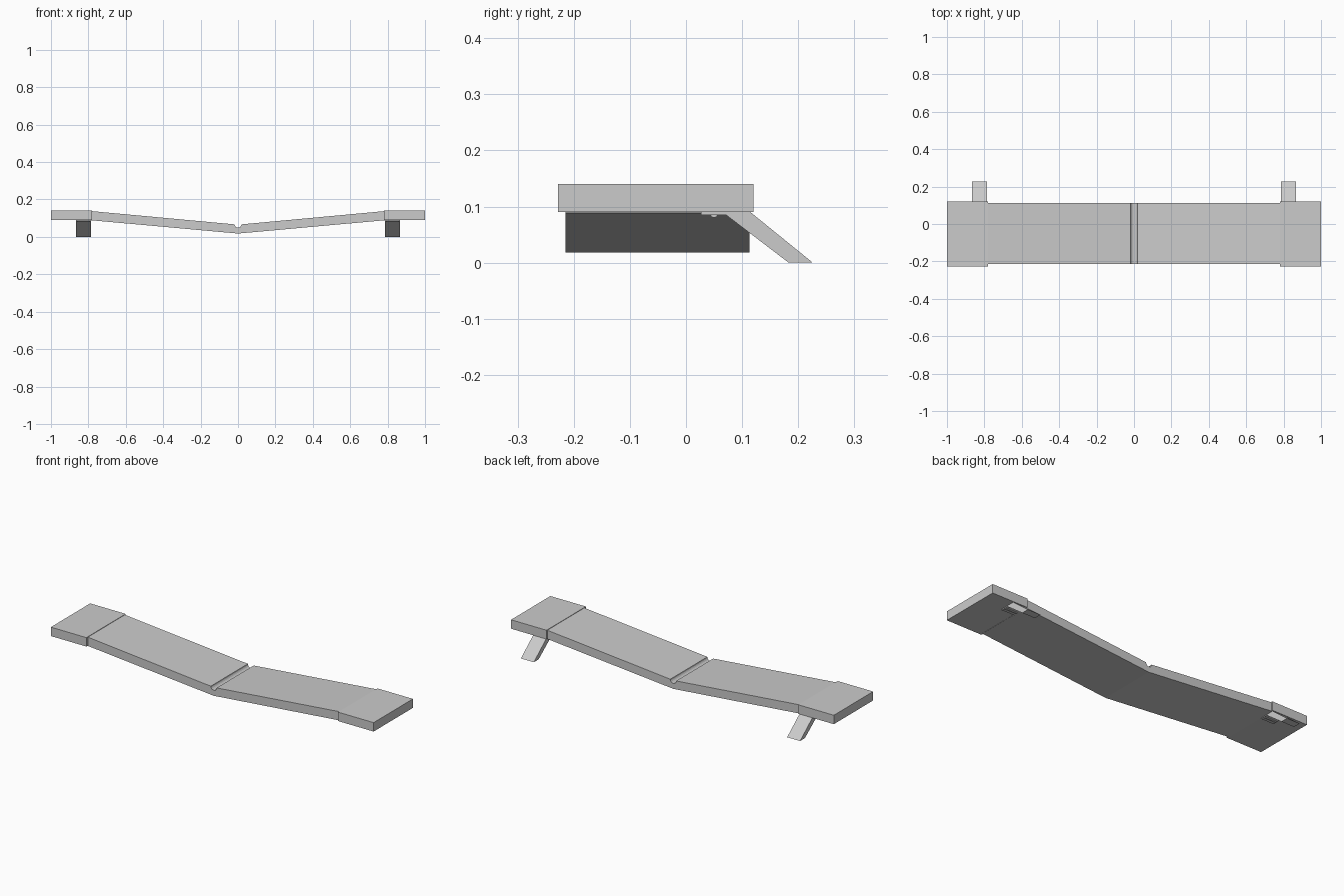
import bpy, bmesh, math

cube = bpy.data.objects.get("Cube")
if cube:
    bpy.data.objects.remove(cube, do_unlink=True)

grey = bpy.data.materials.new("light_grey")
grey.use_nodes = True
colour = (0.6, 0.6, 0.6, 1)
grey.diffuse_color = colour
grey.node_tree.nodes["Principled BSDF"].inputs["Base Color"].default_value = colour


def extrude(name, points, axis, start, end):
    """Extrude a closed (u, z) profile along the x or y axis."""
    def place(u, z, along):
        return (along, u, z) if axis == "x" else (u, along, z)
    bm = bmesh.new()
    near = [bm.verts.new(place(u, z, start)) for u, z in points]
    far = [bm.verts.new(place(u, z, end)) for u, z in points]
    bm.faces.new(near)
    bm.faces.new(far)
    for i in range(len(points)):
        j = (i + 1) % len(points)
        bm.faces.new((near[i], near[j], far[j], far[i]))
    bmesh.ops.recalc_face_normals(bm, faces=bm.faces)
    mesh = bpy.data.meshes.new(name)
    bm.to_mesh(mesh)
    bm.free()
    mesh.materials.append(grey)
    obj = bpy.data.objects.new(name, mesh)
    bpy.context.collection.objects.link(obj)
    return obj


def box(a, b, low, high):
    return [(a, low), (b, low), (b, high), (a, high)]


def circle(u, z, r, first, last, steps):
    angles = [first + (last - first) * i / steps for i in range(steps + 1)]
    return [(u + r * math.cos(a), z + r * math.sin(a)) for a in angles]


# Sagging deck with a rounded groove across the middle
groove = circle(0, 0.067, 0.018, 0, -math.pi, 8)
deck = [(-0.785, 0.089), (0, 0.018), (0.785, 0.089), (0.785, 0.138)]
extrude("sagging_deck", deck + groove + [(-0.785, 0.138)], "y", -0.215, 0.113)

# Flat end platforms, each with a slanted leg and its hinge
for side, s in (("left", 1), ("right", -1)):
    extrude(side + "_end_platform", box(s * 0.78, s, 0.09, 0.14), "y", -0.228, 0.12)
    leg = [(0.183, 0), (0.226, 0), (0.115, 0.09), (0.065, 0.09)]
    extrude(side + "_leg", leg, "x", s * 0.785, s * 0.865)
    extrude(side + "_hinge_plate", box(0.027, 0.075, 0.085, 0.09), "x", s * 0.785, s * 0.865)
    pin = circle(0.05, 0.087, 0.007, 0, 1.75 * math.pi, 7)
    extrude(side + "_hinge_pin", pin, "x", s * 0.79, s * 0.86)
